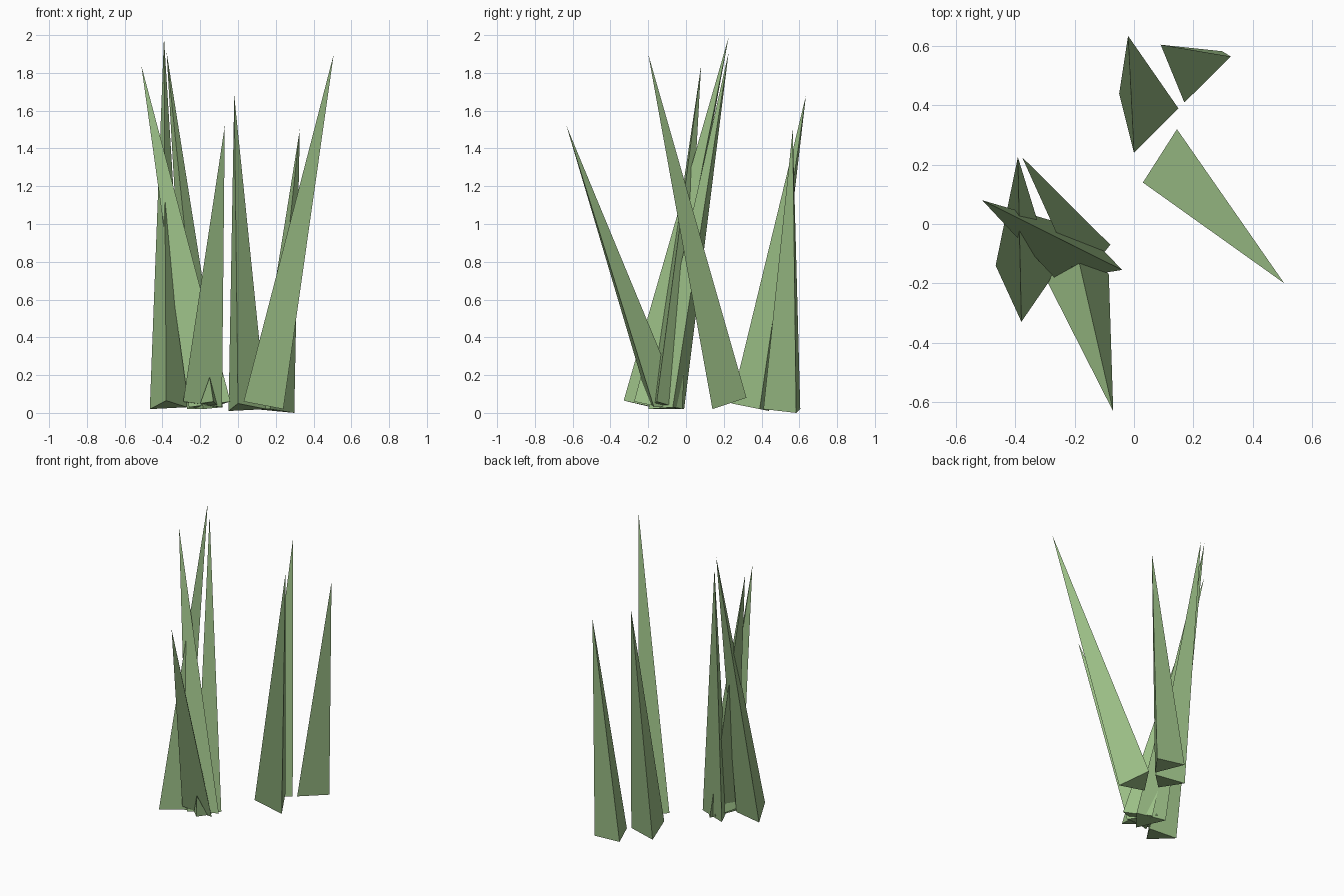
import bpy, bmesh

# Shared grass colour
green = bpy.data.materials.new("grass_green")
green.diffuse_color = (0.33, 0.52, 0.24, 1)


def blade(name, tip, base):
    """A closed three-sided spike from a tilted triangular base."""
    bm = bmesh.new()
    t = bm.verts.new(tip)
    a, b, c = [bm.verts.new(p) for p in base]
    for f in ((a, b, c), (a, b, t), (b, c, t), (c, a, t)):
        bm.faces.new(f)
    bmesh.ops.recalc_face_normals(bm, faces=bm.faces[:])
    mesh = bpy.data.meshes.new(name)
    bm.to_mesh(mesh)
    bm.free()
    mesh.materials.append(green)
    bpy.context.collection.objects.link(bpy.data.objects.new(name, mesh))


# Separate blades at the back and right
blade("back_blade", (-0.02, 0.635, 1.68),
      [(0.15, 0.39, 0.02), (0.0, 0.24, 0.05), (-0.05, 0.44, 0.01)])
blade("back_right_blade", (0.327, 0.565, 1.5),
      [(0.09, 0.605, 0.02), (0.17, 0.41, 0.02), (0.298, 0.583, 0.0)])
blade("right_blade", (0.507, -0.2, 1.9),
      [(0.03, 0.14, 0.06), (0.145, 0.32, 0.08), (0.24, 0.14, 0.02)])

# Clump at the left
blade("front_blade", (-0.07, -0.633, 1.52),
      [(-0.29, -0.2, 0.06), (-0.085, -0.17, 0.03), (-0.21, -0.02, 0.04)])
blade("clump_inner_blade", (-0.378, 0.226, 1.91),
      [(-0.08, -0.07, 0.03), (-0.185, -0.2, 0.02), (-0.27, -0.01, 0.02)])
blade("clump_outer_blade", (-0.392, 0.226, 1.99),
      [(-0.467, -0.14, 0.02), (-0.38, -0.33, 0.065), (-0.27, -0.17, 0.03)])
blade("clump_crossing_blade", (-0.512, 0.08, 1.84),
      [(-0.26, -0.19, 0.03), (-0.04, -0.155, 0.06), (-0.17, -0.02, 0.02)])

# Small shoot in front of the clump
blade("small_shoot", (-0.15, -0.24, 0.19),
      [(-0.2, -0.2, 0.05), (-0.13, -0.275, 0.06), (-0.11, -0.18, 0.04)])
